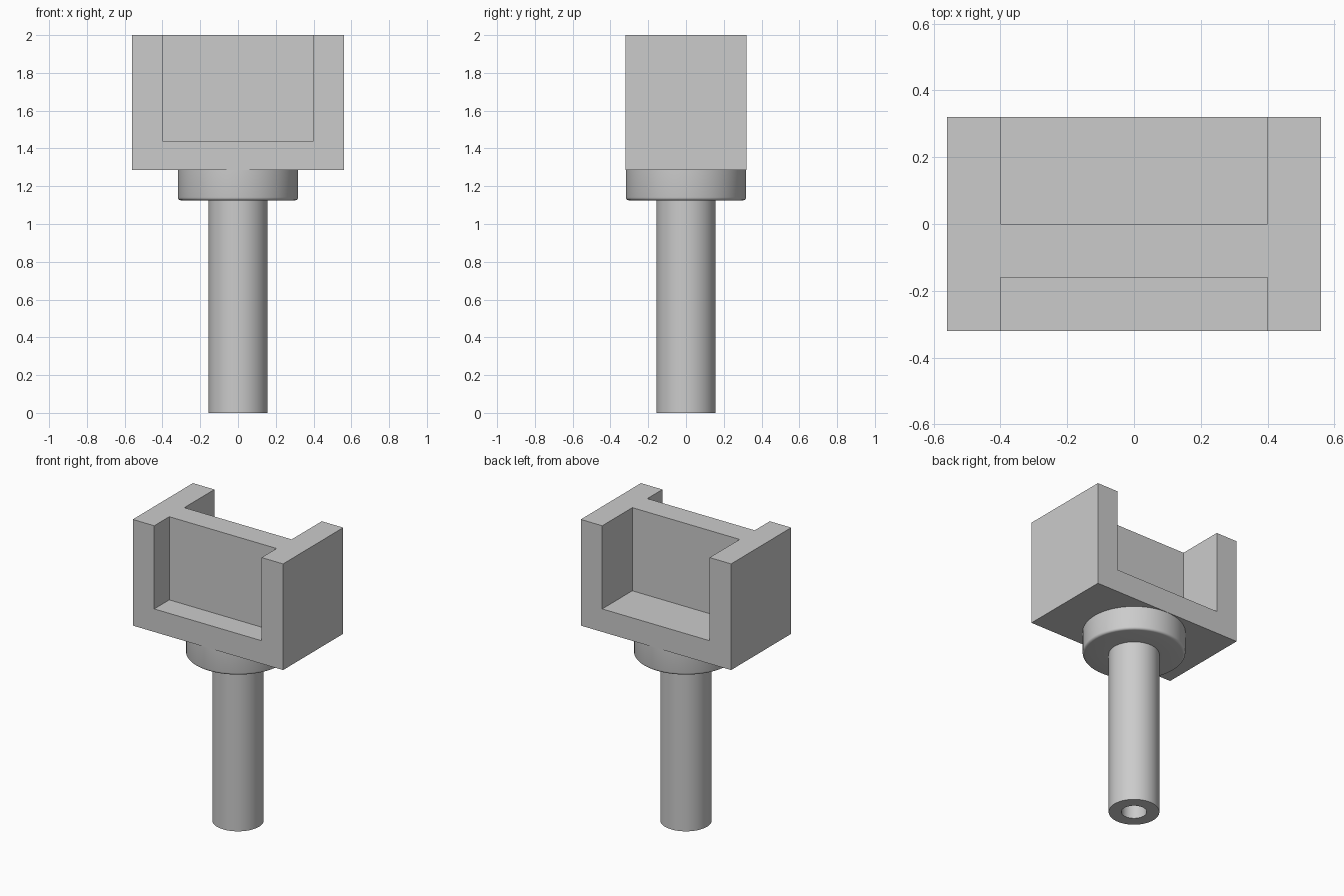
import bpy, bmesh, math

if "Cube" in bpy.data.objects:
    bpy.data.objects.remove(bpy.data.objects["Cube"])

grey = bpy.data.materials.new("light grey")
grey.diffuse_color = (0.6, 0.6, 0.6, 1)
grey.use_nodes = True
grey.node_tree.nodes["Principled BSDF"].inputs["Base Color"].default_value = grey.diffuse_color


def finish(name, bm):
    bmesh.ops.remove_doubles(bm, verts=bm.verts, dist=1e-5)
    bmesh.ops.recalc_face_normals(bm, faces=bm.faces)
    mesh = bpy.data.meshes.new(name)
    bm.to_mesh(mesh)
    bm.free()
    mesh.materials.append(grey)
    obj = bpy.data.objects.new(name, mesh)
    bpy.context.collection.objects.link(obj)
    return obj


# Head: H-shaped plan extruded up from the floor, on a solid rectangular slab
X, Y, XI = 0.56, 0.32, 0.40
WEB_FRONT, WEB_BACK = -0.16, 0.0
Z0, FLOOR, TOP = 1.285, 1.44, 2.0
xs = [-X, -XI, XI, X]
ys = [-Y, WEB_FRONT, WEB_BACK, Y]
zs = [Z0, FLOOR, TOP]


def solid(i, j, k):
    if not (0 <= i < 3 and 0 <= j < 3 and 0 <= k < 2):
        return False
    return k == 0 or i != 1 or j == 1


bm = bmesh.new()
for i in range(3):
    for j in range(3):
        for k in range(2):
            if not solid(i, j, k):
                continue
            # keep only the outer faces of each filled cell
            for axis in range(3):
                for side in (0, 1):
                    n = [i, j, k]
                    n[axis] += 2 * side - 1
                    if solid(*n):
                        continue
                    corners = []
                    for a, b in ((0, 0), (1, 0), (1, 1), (0, 1)):
                        o = [a, b]
                        o.insert(axis, side)
                        corners.append(bm.verts.new(
                            (xs[i + o[0]], ys[j + o[1]], zs[k + o[2]])))
                    bm.faces.new(corners)
bmesh.ops.remove_doubles(bm, verts=bm.verts, dist=1e-5)
bmesh.ops.dissolve_limit(bm, angle_limit=0.01, verts=bm.verts, edges=bm.edges)
finish("bracket_head", bm)

# Stem and collar: one turned profile with a blind bore and a rounded collar rim
R, FILLET, COLLAR = 0.318, 0.016, 1.125
profile = [(0, 1.12), (0.078, 1.12), (0.078, 0), (0.157, 0), (0.157, COLLAR)]
for s in range(5):
    a = math.radians(-90 + 22.5 * s)
    profile.append((R - FILLET + FILLET * math.cos(a),
                    COLLAR + FILLET + FILLET * math.sin(a)))
profile += [(R, Z0), (0, Z0)]

bm = bmesh.new()
verts = [bm.verts.new((r, 0, z)) for r, z in profile]
edges = [bm.edges.new(p) for p in zip(verts, verts[1:])]
bmesh.ops.spin(bm, geom=verts + edges, cent=(0, 0, 0), axis=(0, 0, 1),
               angle=math.tau, steps=64, use_merge=True)
stem = finish("stem_and_collar", bm)
bpy.context.view_layer.objects.active = stem
stem.select_set(True)
bpy.ops.object.shade_smooth_by_angle(angle=math.radians(30))
